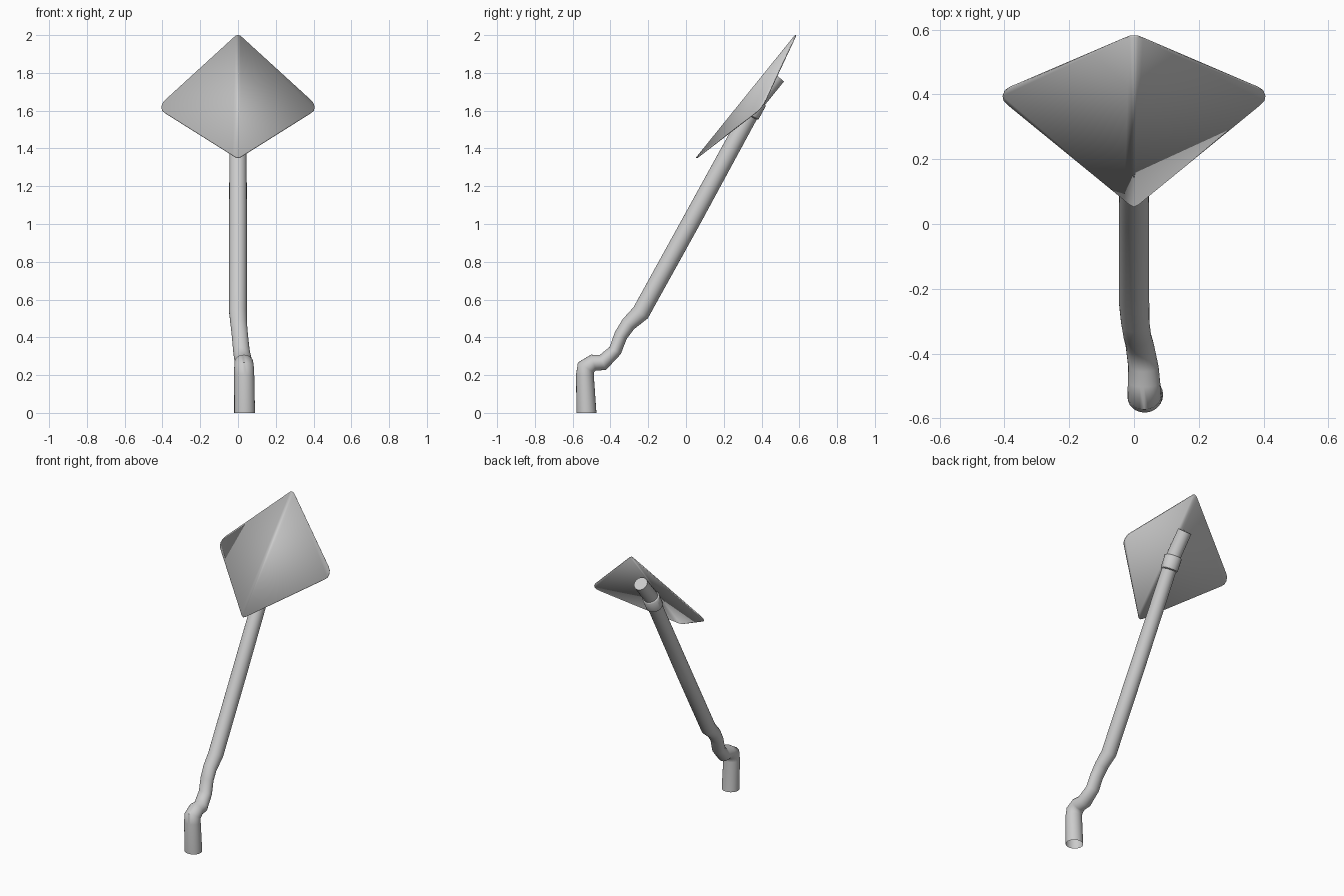
import bpy, bmesh, math
from mathutils import Vector

if "Cube" in bpy.data.objects:
    bpy.data.objects.remove(bpy.data.objects["Cube"])

SIDES = 24


def finish(name, bm, angle=40):
    bmesh.ops.recalc_face_normals(bm, faces=bm.faces)
    me = bpy.data.meshes.new(name)
    bm.to_mesh(me)
    bm.free()
    ob = bpy.data.objects.new(name, me)
    bpy.context.collection.objects.link(ob)
    bpy.ops.object.select_all(action='DESELECT')
    ob.select_set(True)
    bpy.context.view_layer.objects.active = ob
    bpy.ops.object.shade_smooth_by_angle(angle=math.radians(angle))
    return ob


def tube(name, path, cap_start=False, cap_end=False):
    """Skin a path of (x, y, z, half width in x, radius in the side plane)."""
    bm = bmesh.new()
    pts = [Vector(p[:3]) for p in path]
    rings = []
    for i, (x, y, z, rx, r) in enumerate(path):
        a, b = pts[max(i - 1, 0)], pts[min(i + 1, len(pts) - 1)]
        d1 = (pts[i] - a).normalized() if i else Vector()
        d2 = (b - pts[i]).normalized() if i < len(pts) - 1 else Vector()
        t = d1 + d2
        side = Vector((0, -t.z, t.y)).normalized()
        ring = []
        for k in range(SIDES):
            w = 2 * math.pi * k / SIDES
            v = pts[i] + Vector((rx * math.cos(w), 0, 0)) + side * r * math.sin(w)
            if z == 0:
                v.z = 0
            ring.append(bm.verts.new(v))
        rings.append(ring)
    for p, q in zip(rings, rings[1:]):
        for k in range(SIDES):
            n = (k + 1) % SIDES
            bm.faces.new((p[k], p[n], q[n], q[k]))
    if cap_start:
        bm.faces.new(rings[0])
    if cap_end:
        bm.faces.new(rings[-1])
    return finish(name, bm, 50)


# bent post, open at the foot, leaning back along the plate at its tip
tube("bent_post", [
    (.035, -.527, 0, .055, .053),
    (.033, -.535, .20, .053, .047),
    (.032, -.530, .24, .052, .050),
    (.031, -.490, .266, .050, .044),
    (.029, -.440, .267, .047, .043),
    (.018, -.375, .330, .044, .035),
    (.010, -.345, .410, .043, .036),
    (.004, -.305, .470, .044, .040),
    (0, -.240, .530, .047, .048),
    (0, .020, 1.00, .047, .048),
    (0, .375, 1.65, .045, .046),
    (0, .485, 1.783, .044, .044)], cap_end=True)

# clamp collar just below the tip bend
tube("collar", [
    (0, .333, 1.573, .046, .046),
    (0, .336, 1.579, .054, .054),
    (0, .374, 1.648, .054, .054),
    (0, .377, 1.654, .046, .046)], cap_start=True, cap_end=True)

# diamond plate folded back along its middle line
half = [(0, 2.0), (.012, 1.995), (.027, 1.982), (.385, 1.655), (.399, 1.638),
        (.405, 1.618), (.402, 1.601), (.390, 1.590), (.03, 1.364), (.015, 1.354), (0, 1.35)]
bm = bmesh.new()
for s in (1, -1):
    bm.faces.new([bm.verts.new((s * x, .055 + (z - 1.35) * .808 + .31 * x, z))
                  for x, z in half])
bmesh.ops.remove_doubles(bm, verts=bm.verts, dist=1e-4)
plate = finish("diamond_plate", bm)
sol = plate.modifiers.new("thickness", 'SOLIDIFY')
sol.thickness = .006
sol.offset = 0
